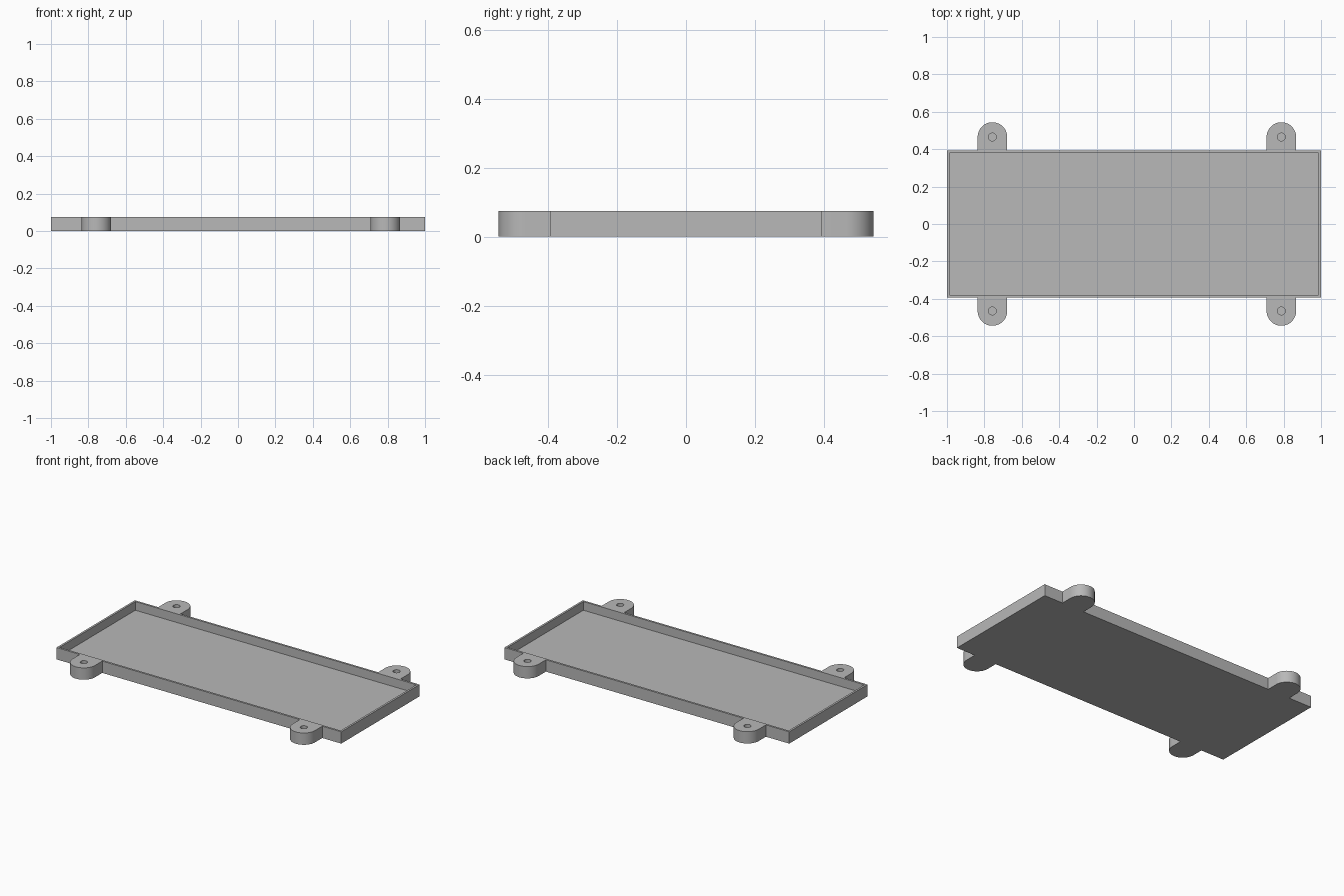
import bpy, bmesh, math

if "Cube" in bpy.data.objects:
    bpy.data.objects.remove(bpy.data.objects["Cube"])

HX, HY, H = 1.0, 0.393, 0.075      # tray half sizes and height
WALL, FLOOR = 0.013, 0.02          # rim thickness and floor level
TABS_X = (-0.757, 0.788)           # mounting tab positions
TAB_R, TAB_Y = 0.079, 0.465        # tab radius and hole centre
HOLE_R = 0.021

grey = bpy.data.materials.new("grey")
grey.diffuse_color = (0.48, 0.48, 0.48, 1)
grey.use_nodes = True
grey.node_tree.nodes["Principled BSDF"].inputs["Base Color"].default_value = grey.diffuse_color


def prism(name, outline, z0, z1):
    """Extrude a flat counter-clockwise outline from z0 to z1."""
    bm = bmesh.new()
    face = bm.faces.new([bm.verts.new((x, y, z0)) for x, y in outline])
    top = bmesh.ops.extrude_face_region(bm, geom=[face])["geom"]
    verts = [g for g in top if isinstance(g, bmesh.types.BMVert)]
    bmesh.ops.translate(bm, verts=verts, vec=(0, 0, z1 - z0))
    bmesh.ops.recalc_face_normals(bm, faces=bm.faces)
    mesh = bpy.data.meshes.new(name)
    bm.to_mesh(mesh)
    bm.free()
    mesh.materials.append(grey)
    obj = bpy.data.objects.new(name, mesh)
    bpy.context.collection.objects.link(obj)
    return obj


def arc(cx, cy, r, start, sweep, n):
    return [(cx + r * math.cos(start + sweep * i / n),
             cy + r * math.sin(start + sweep * i / n)) for i in range(n + 1)]


def long_side(sign):
    """One long edge with its two rounded tabs, counter-clockwise."""
    pts = [(sign * HX, sign * HY)] if sign > 0 else [(-HX, -HY)]
    for cx in sorted(TABS_X, reverse=sign > 0):
        start = 0 if sign > 0 else math.pi
        pts.append((cx + sign * TAB_R, sign * HY))
        pts += arc(cx, sign * TAB_Y, TAB_R, start, math.pi, 32)
        pts.append((cx - sign * TAB_R, sign * HY))
    return pts + [(-sign * HX, sign * HY)]


# tray body with tabs
tray = prism("tray", long_side(-1) + long_side(1), 0, H)

# cutters for the shallow cavity and the blind screw holes
ix, iy = HX - WALL, HY - WALL
cutters = [prism("cavity_cutter", [(-ix, -iy), (ix, -iy), (ix, iy), (-ix, iy)], FLOOR, H + 0.1)]
for cx in TABS_X:
    for s in (-1, 1):
        ring = arc(cx, s * TAB_Y, HOLE_R, 0, 2 * math.pi, 32)[:-1]
        cutters.append(prism("hole_cutter", ring, FLOOR, H + 0.1))

bpy.context.view_layer.objects.active = tray
tray.select_set(True)
for c in cutters:
    c.hide_render = True
    mod = tray.modifiers.new("cut", "BOOLEAN")
    mod.operation, mod.solver, mod.object = "DIFFERENCE", "EXACT", c
    bpy.ops.object.modifier_apply(modifier=mod.name)
    bpy.data.objects.remove(c)

# smooth round walls, crisp edges
bpy.ops.object.shade_smooth_by_angle(angle=math.radians(30))
